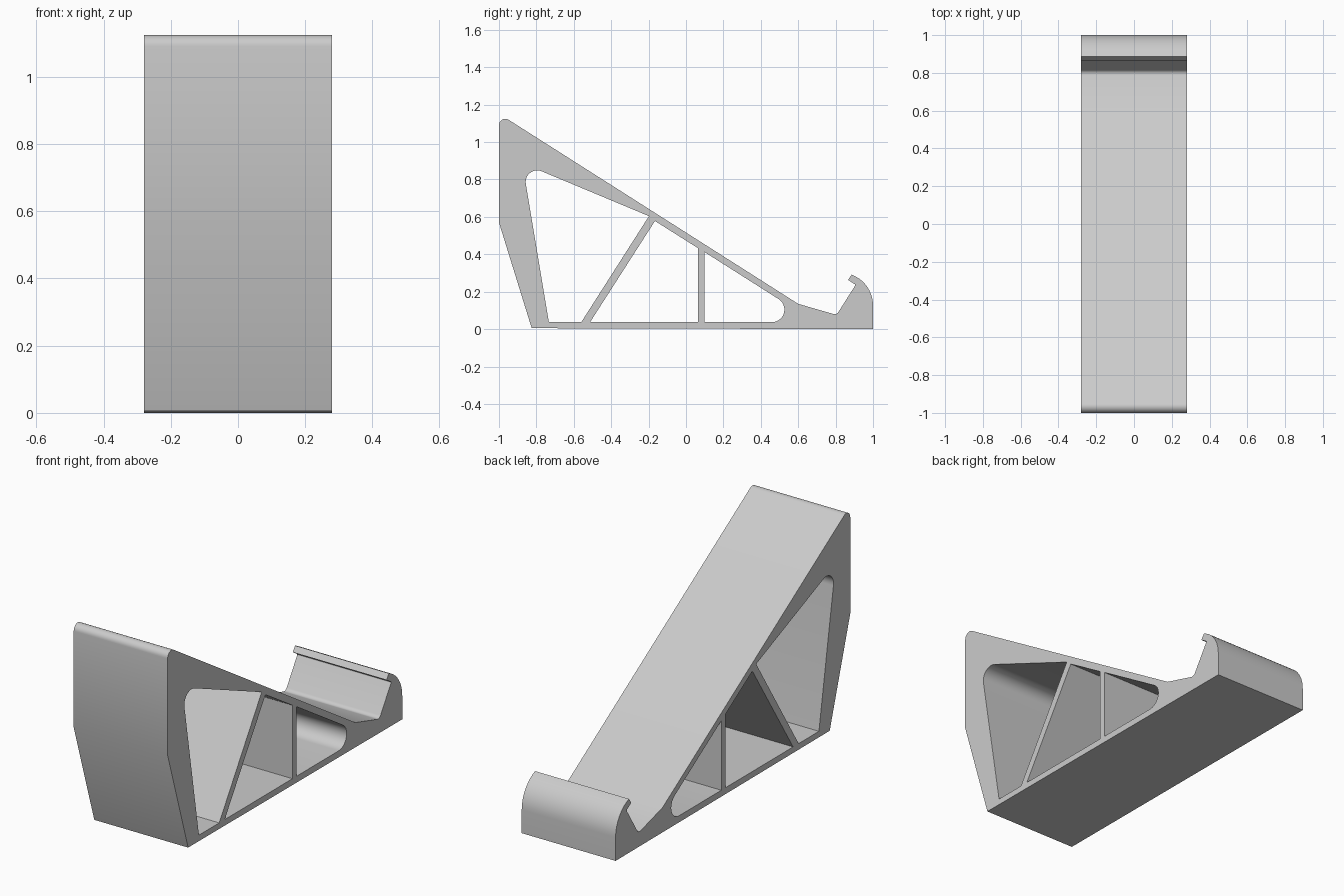
import bpy, bmesh, math
from mathutils import Vector, Matrix

cube = bpy.data.objects.get("Cube")
if cube:
    bpy.data.objects.remove(cube, do_unlink=True)

HALF_WIDTH = 0.28


def rounded(corners, steps=10):
    """Turn (y, z, radius) corners into a loop of points with filleted corners."""
    loop = []
    for i, (y, z, r) in enumerate(corners):
        p = Vector((y, z))
        if r == 0:
            loop.append(p)
            continue
        a = (Vector(corners[i - 1][:2]) - p).normalized()
        b = (Vector(corners[(i + 1) % len(corners)][:2]) - p).normalized()
        half = a.angle(b) / 2
        centre = p + (a + b).normalized() * (r / math.sin(half))
        start = p + a * (r / math.tan(half)) - centre
        end = p + b * (r / math.tan(half)) - centre
        sweep = start.angle_signed(end)
        for k in range(steps + 1):
            t = -sweep * k / steps
            c, s = math.cos(t), math.sin(t)
            loop.append(centre + Vector((c * start.x - s * start.y,
                                         s * start.x + c * start.y)))
    return loop


# Side silhouette: back edge, sloping rest, valley, hooked lip, base
outline = [(-0.825, 0.005, 0), (-1, 0.57, 0), (-1, 1.152, 0.034),
           (0.6, 0.135, 0), (0.805, 0.076, 0.025), (0.907, 0.237, 0.006),
           (0.866, 0.263, 0), (0.886, 0.291, 0), (1, 0.246, 0.176), (1, 0, 0)]

# Openings between the struts
tall_opening = [(-0.733, 0.037, 0), (-0.56, 0.037, 0),
                (-0.198, 0.604, 0), (-0.875, 0.887, 0.062)]
middle_opening = [(-0.513, 0.037, 0), (0.064, 0.037, 0),
                  (0.064, 0.433, 0), (-0.166, 0.578, 0)]
low_opening = [(0.099, 0.037, 0), (0.69, 0.037, 0.067), (0.099, 0.412, 0)]

# Filled flat curve with holes, extruded across the width
curve = bpy.data.curves.new("stand_profile", "CURVE")
curve.dimensions = "2D"
curve.fill_mode = "BOTH"
curve.extrude = HALF_WIDTH
for corners in (outline, tall_opening, middle_opening, low_opening):
    points = rounded(corners)
    spline = curve.splines.new("POLY")
    spline.points.add(len(points) - 1)
    for point, p in zip(spline.points, points):
        point.co = (p.x, p.y, 0, 1)
    spline.use_cyclic_u = True

stand = bpy.data.objects.new("wedge_stand", curve)
bpy.context.collection.objects.link(stand)
bpy.ops.object.select_all(action="DESELECT")
stand.select_set(True)
bpy.context.view_layer.objects.active = stand
bpy.ops.object.convert(target="MESH")
stand = bpy.context.view_layer.objects.active
stand.name = "wedge_stand"

# Stand the profile upright, weld it and tidy the normals
mesh = stand.data
bm = bmesh.new()
bm.from_mesh(mesh)
bmesh.ops.remove_doubles(bm, verts=bm.verts, dist=0.0001)
upright = Matrix(((0, 0, 1), (1, 0, 0), (0, 1, 0)))
bmesh.ops.transform(bm, matrix=upright.to_4x4(), verts=bm.verts)
bmesh.ops.recalc_face_normals(bm, faces=bm.faces)
bm.to_mesh(mesh)
bm.free()

# Plain grey plastic
grey = bpy.data.materials.new("light_grey")
grey.use_nodes = True
colour = (0.6, 0.6, 0.6, 1)
grey.diffuse_color = colour
grey.node_tree.nodes["Principled BSDF"].inputs["Base Color"].default_value = colour
mesh.materials.clear()
mesh.materials.append(grey)

bpy.ops.object.shade_smooth_by_angle(angle=math.radians(30))
